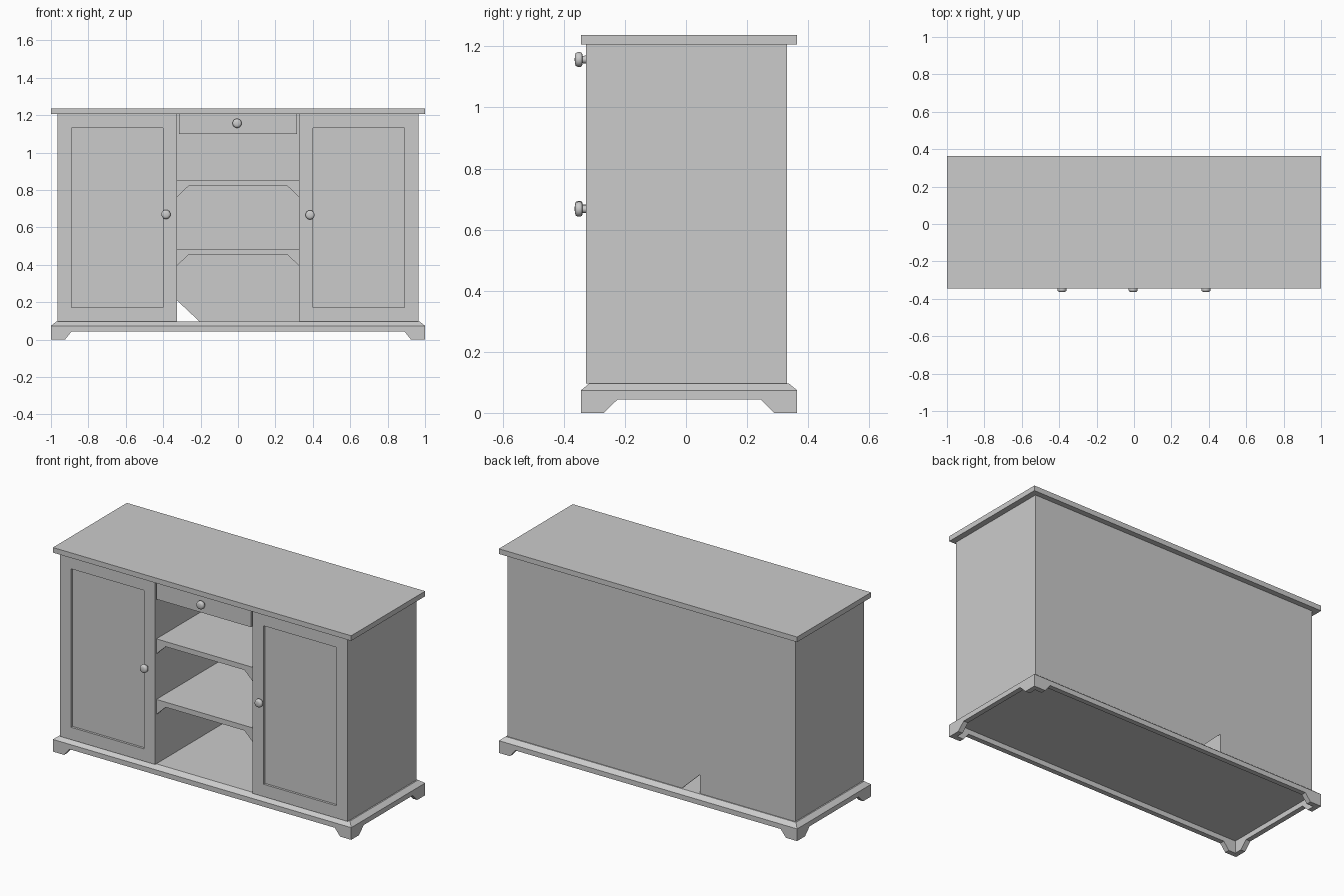
import bpy
import bmesh
import math
from mathutils import Matrix

cube = bpy.data.objects.get("Cube")
if cube:
    bpy.data.objects.remove(cube, do_unlink=True)

# Single plain finish
grey = bpy.data.materials.new("plain_grey")
grey.use_nodes = True
COLOUR = (0.6, 0.6, 0.6, 1)
grey.diffuse_color = COLOUR
grey.node_tree.nodes["Principled BSDF"].inputs["Base Color"].default_value = COLOUR


def finish(name, bm):
    bmesh.ops.recalc_face_normals(bm, faces=bm.faces[:])
    mesh = bpy.data.meshes.new(name)
    bm.to_mesh(mesh)
    bm.free()
    mesh.materials.append(grey)
    obj = bpy.data.objects.new(name, mesh)
    bpy.context.collection.objects.link(obj)
    return obj


def box_mesh(x0, x1, y0, y1, z0, z1):
    bm = bmesh.new()
    bmesh.ops.create_cube(bm, size=1)
    bmesh.ops.scale(bm, vec=(x1 - x0, y1 - y0, z1 - z0), verts=bm.verts)
    bmesh.ops.translate(bm, vec=((x0 + x1) / 2, (y0 + y1) / 2, (z0 + z1) / 2), verts=bm.verts)
    return bm


def box(name, *size):
    return finish(name, box_mesh(*size))


def extrude_profile(name, points, start, end, axis="y"):
    """Extrude an upright outline along y, or along x when axis is x."""
    bm = bmesh.new()
    if axis == "y":
        verts = [bm.verts.new((p, start, z)) for p, z in points]
        step = (0, end - start, 0)
    else:
        verts = [bm.verts.new((start, p, z)) for p, z in points]
        step = (end - start, 0, 0)
    face = bm.faces.new(verts)
    ext = bmesh.ops.extrude_face_region(bm, geom=[face])
    moved = [v for v in ext["geom"] if isinstance(v, bmesh.types.BMVert)]
    bmesh.ops.translate(bm, vec=step, verts=moved)
    return finish(name, bm)


FRONT, BACK = -0.344, 0.364          # overhanging top and base
BODY_FRONT, BODY_BACK = -0.328, 0.331
SIDE, OPEN = 0.965, 0.326            # body half width, opening half width
FLOOR, BODY_TOP = 0.096, 1.206
SKIRT_TOP, ARCH = 0.074, 0.044
THICK = 0.03

# Worktop
box("worktop", -1, 1, FRONT, BACK, BODY_TOP, 1.237)

# Plinth slab with sloping rim
bm = box_mesh(-1, 1, FRONT, BACK, SKIRT_TOP, FLOOR)
mid = (FRONT + BACK) / 2
for v in bm.verts:
    if v.co.z > (SKIRT_TOP + FLOOR) / 2:
        v.co.x -= math.copysign(0.027, v.co.x)
        v.co.y -= math.copysign(0.027, v.co.y - mid)
finish("plinth_slab", bm)


# Skirts with cut-out feet
def skirt_outline(a, b, slope):
    foot = 0.075
    return [(a, 0), (a + foot, 0), (a + slope, ARCH), (b - slope, ARCH),
            (b - foot, 0), (b, 0), (b, SKIRT_TOP), (a, SKIRT_TOP)]


long_side = skirt_outline(-1, 1, 0.11)
short_side = skirt_outline(FRONT, BACK, 0.12)
extrude_profile("front_skirt", long_side, FRONT, FRONT + THICK)
extrude_profile("back_skirt", long_side, BACK - THICK, BACK)
extrude_profile("right_skirt", short_side, -1, -1 + THICK, "x")
extrude_profile("left_skirt", short_side, 1 - THICK, 1, "x")

# Side cupboards with recessed door panels
for name, x0, x1 in (("right_cupboard", -SIDE, -OPEN), ("left_cupboard", OPEN, SIDE)):
    bm = box_mesh(x0, x1, BODY_FRONT, BODY_BACK, FLOOR, BODY_TOP)
    bm.normal_update()
    door = min(bm.faces, key=lambda f: f.calc_center_median().y)
    bmesh.ops.inset_individual(bm, faces=[door], thickness=0.106)
    ext = bmesh.ops.extrude_discrete_faces(bm, faces=[door])
    bmesh.ops.translate(bm, vec=(0, 0.014, 0), verts=ext["faces"][0].verts)
    # Join the sunk panel to its frame
    bmesh.ops.remove_doubles(bm, verts=bm.verts, dist=0.0001)
    finish(name, bm)

# Back panel with a cut lower corner
extrude_profile("back_panel",
                [(-OPEN, 0.21), (-0.205, FLOOR), (OPEN, FLOOR), (OPEN, BODY_TOP), (-OPEN, BODY_TOP)],
                BODY_BACK - 0.012, BODY_BACK)

# Drawer
box("drawer", -0.316, 0.316, BODY_FRONT, BODY_BACK - 0.012, 1.1, BODY_TOP)

# Shelves with angled corner brackets on the front rail
SHELF_FRONT = BODY_FRONT + 0.012
for name, top in (("upper_shelf", 0.853), ("lower_shelf", 0.486)):
    low = top - 0.031
    box(name, -OPEN, OPEN, SHELF_FRONT, BODY_BACK - 0.012, low, top)
    for side, s in (("right", -1), ("left", 1)):
        extrude_profile(f"{name}_{side}_bracket",
                        [(s * OPEN, low), (s * 0.264, low), (s * OPEN, low - 0.06)],
                        SHELF_FRONT, SHELF_FRONT + 0.02)


# Turned knobs
def knob(name, x, z):
    profile = [(0.013, 0.004), (0.012, -0.011), (0.021, -0.012), (0.0245, -0.018),
               (0.0245, -0.026), (0.021, -0.033), (0.012, -0.036), (0, -0.0365)]
    bm = bmesh.new()
    verts = [bm.verts.new((r, y, 0)) for r, y in profile]
    edges = [bm.edges.new(pair) for pair in zip(verts, verts[1:])]
    bmesh.ops.spin(bm, geom=verts + edges, cent=(0, 0, 0), axis=(0, 1, 0),
                   angle=math.tau, steps=24)
    bmesh.ops.remove_doubles(bm, verts=bm.verts, dist=0.0001)
    bmesh.ops.transform(bm, matrix=Matrix.Translation((x, BODY_FRONT, z)), verts=bm.verts)
    obj = finish(name, bm)
    bpy.ops.object.select_all(action="DESELECT")
    obj.select_set(True)
    bpy.context.view_layer.objects.active = obj
    bpy.ops.object.shade_smooth_by_angle(angle=math.radians(50))


knob("right_door_knob", -0.385, 0.67)
knob("left_door_knob", 0.385, 0.667)
knob("drawer_knob", -0.005, 1.157)
